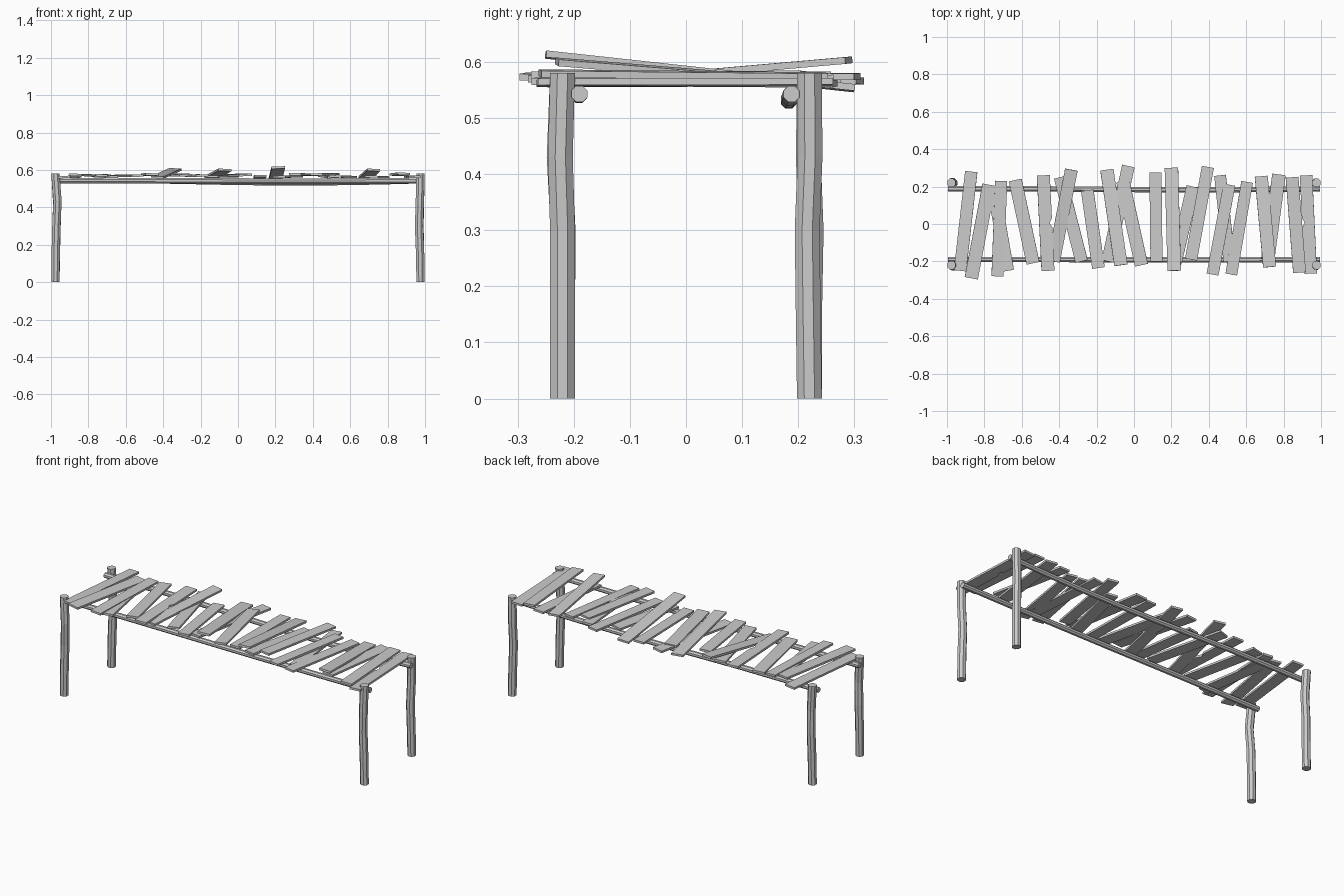
import bpy, bmesh, random
from mathutils import Vector, Matrix
from math import cos, sin, pi

random.seed(4)
cube = bpy.data.objects.get("Cube")
if cube:
    bpy.data.objects.remove(cube, do_unlink=True)

wood = bpy.data.materials.new("weathered grey wood")
wood.use_nodes = True
grey = (0.6, 0.6, 0.6, 1)
wood.diffuse_color = grey
wood.node_tree.nodes["Principled BSDF"].inputs["Base Color"].default_value = grey


def finish(bm, name):
    bmesh.ops.recalc_face_normals(bm, faces=bm.faces)
    mesh = bpy.data.meshes.new(name)
    bm.to_mesh(mesh)
    bm.free()
    mesh.materials.append(wood)
    obj = bpy.data.objects.new(name, mesh)
    bpy.context.collection.objects.link(obj)
    return obj


def pole(name, points, radius, u, v, sides=8):
    """Faceted pole through a list of points; u and v span its cross-section."""
    bm = bmesh.new()
    rings = []
    for p in points:
        angles = [2 * pi * (i + 0.5) / sides for i in range(sides)]
        rings.append([bm.verts.new(Vector(p) + radius * (u * cos(a) + v * sin(a)))
                      for a in angles])
    for low, high in zip(rings, rings[1:]):
        for i in range(sides):
            j = (i + 1) % sides
            bm.faces.new((low[i], low[j], high[j], high[i]))
    bm.faces.new(rings[0])
    bm.faces.new(rings[-1])
    return finish(bm, name)


def plank(name, back, front, width, notch=None, thick=0.012):
    """Board between two end centres, with an optional chip (side, position)."""
    back, front = Vector(back), Vector(front)
    along = (back - front).normalized()
    across = along.cross(Vector((0, 0, 1))).normalized()
    across = Matrix.Rotation(random.uniform(-0.06, 0.06), 3, along) @ across
    up = across.cross(along)
    length, h = (back - front).length, width / 2
    left, right = [(-h, 0), (-h, length)], [(h, length), (h, 0)]
    if notch:
        side, t = notch
        chip = [(side * (h - d), t * length + s)
                for s, d in ((-0.025, 0), (0, 0.014), (0.025, 0))]
        if side < 0:
            left[1:1] = chip
        else:
            right[1:1] = chip[::-1]
    bm = bmesh.new()
    face = bm.faces.new([bm.verts.new(front + across * a + along * b - up * thick / 2)
                         for a, b in left + right])
    top = bmesh.ops.extrude_face_region(bm, geom=[face])
    moved = [g for g in top["geom"] if isinstance(g, bmesh.types.BMVert)]
    bmesh.ops.translate(bm, verts=moved, vec=up * thick)
    return finish(bm, name)


X, Y, Z = Vector((1, 0, 0)), Vector((0, 1, 0)), Vector((0, 0, 1))

# Crooked legs: the heights are shared, each leg bends its own way
heights = (0, 0.14, 0.3, 0.43, 0.58)
bends = {
    "front_right_leg": (-1, -1, (0, 0.001, 0.005, 0.011, 0), (0, 0, 0.001, -0.006, 0)),
    "back_right_leg": (-1, 1, (0, 0.002, 0.006, 0.009, 0), (0, 0, 0.003, -0.002, 0)),
    "front_left_leg": (1, -1, (0, -0.002, -0.008, -0.004, 0), (0, 0, 0, -0.004, 0)),
    "back_left_leg": (1, 1, (0, -0.002, -0.006, -0.003, 0), (0, -0.002, -0.004, 0.001, 0)),
}
for name, (sx, sy, dx, dy) in bends.items():
    path = [(sx * 0.976 + a, sy * 0.22 + b, z) for z, a, b in zip(heights, dx, dy)]
    pole(name, path, 0.024, X, Y)

# Long rails, the back one sagging
for name, y, sag in (("front_rail", -0.19, 0.002), ("back_rail", 0.188, 0.012)):
    path = []
    for i in range(9):
        x = -0.995 + 1.99 * i / 8
        drop = sag * max(0, 1 - ((x - 0.3) / 0.7) ** 2)
        path.append((x, y - drop * 0.4, 0.543 - drop))
    pole(name, path, 0.0155, Y, Z)

# Loose deck planks: back x, back y, front x, front y
layout = [
    (-.87, .28, -.93, -.25), (-.775, .21, -.87, -.29), (-.75, .18, -.675, -.25),
    (-.71, .23, -.73, -.28), (-.635, .235, -.54, -.21), (-.485, .26, -.46, -.25),
    (-.335, .29, -.43, -.2), (-.395, .25, -.28, -.2), (-.25, .18, -.19, -.235),
    (-.145, .29, -.07, -.22), (-.03, .31, -.14, -.2), (-.06, .23, .04, -.22),
    (.115, .275, .12, -.2), (.2, .3, .215, -.25), (.315, .2, .22, -.21),
    (.395, .305, .305, -.19), (.46, .26, .51, -.2), (.51, .21, .42, -.27),
    (.605, .225, .52, -.27), (.68, .255, .725, -.23), (.775, .265, .715, -.19),
    (.845, .25, .885, -.26), (.92, .26, .945, -.265),
]
# Planks with a raised end: back height, front height
tilted = {6: (.603, .56), 9: (.56, .6), 13: (.553, .613), 19: (.56, .6)}
chipped = {5: (1, 0.5), 10: (-1, 0.5), 22: (-1, 0.52)}
for i, (bx, by, fx, fy) in enumerate(layout):
    base = 0.565 + 0.009 * (i % 2)
    bz, fz = tilted.get(i, (base + random.uniform(-.004, .006),
                            base + random.uniform(-.004, .006)))
    plank(f"plank_{i + 1}", (bx, by, bz), (fx, fy, fz),
          random.uniform(0.062, 0.072), chipped.get(i))
